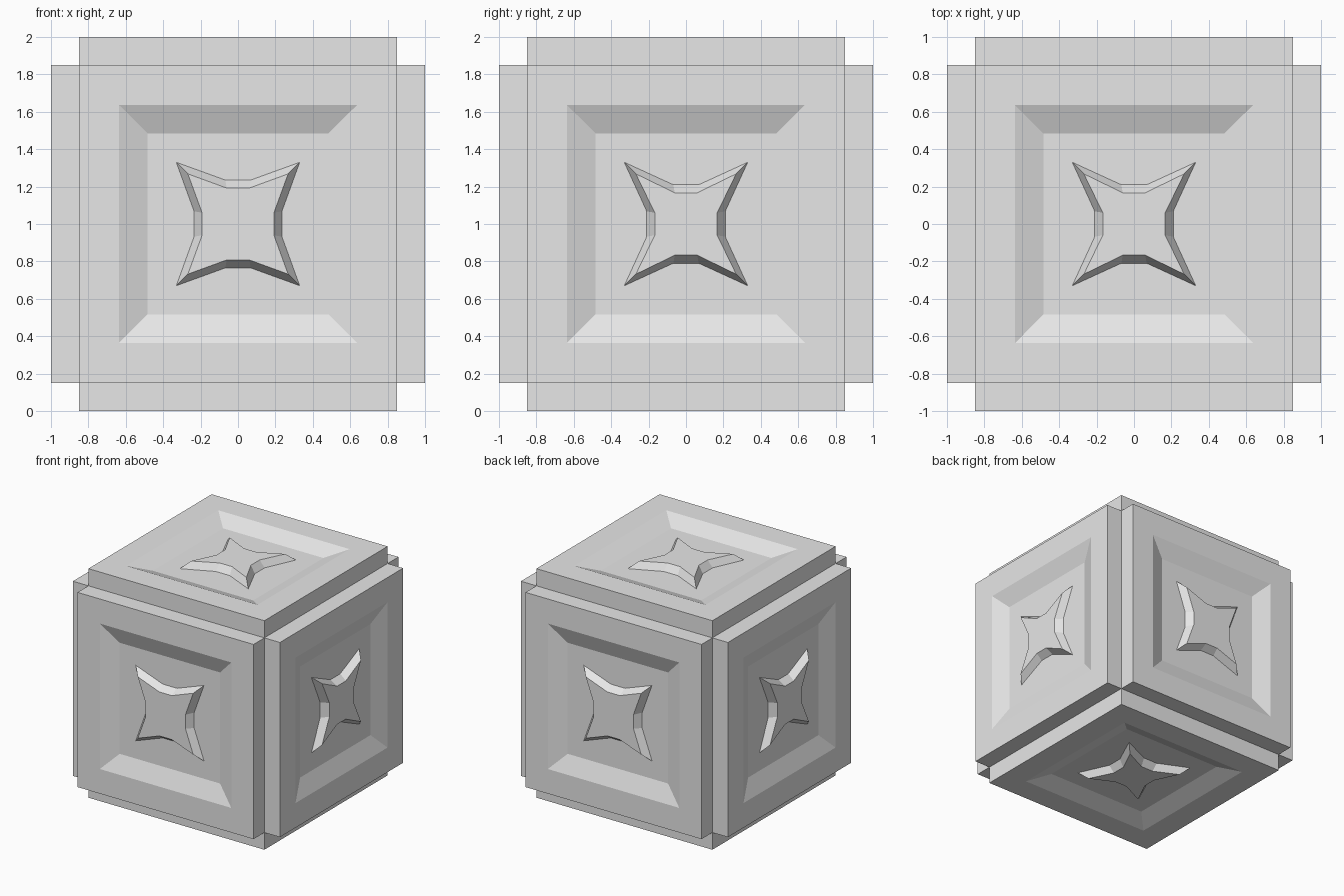
import bpy
import bmesh
from math import radians
from mathutils import Matrix, Vector

default = bpy.data.objects.get("Cube")
if default:
    bpy.data.objects.remove(default, do_unlink=True)

grey = bpy.data.materials.new("light_grey")
grey.use_nodes = True
grey.diffuse_color = (0.8, 0.8, 0.8, 1)
grey.node_tree.nodes["Principled BSDF"].inputs["Base Color"].default_value = (0.8, 0.8, 0.8, 1)

CORE, FACE, FLOOR = 0.85, 1.0, 0.94
CENTRE = Matrix.Translation((0, 0, 1))


def square(half):
    return [(-half, -half), (half, -half), (half, half), (-half, half)]


def star(tip, waist, flat):
    """Four diagonal points joined by flat-bottomed hollows."""
    points = []
    for quarter in range(4):
        turn = Matrix.Rotation(radians(90 * quarter), 2)
        for p in ((waist, -flat), (waist, flat), (tip, tip)):
            points.append(tuple(turn @ Vector(p)))
    return points


def stack(name, layers, matrix):
    """Bridge outlines at given heights and cap the last one."""
    bm = bmesh.new()
    rings = [[bm.verts.new((x, y, z)) for x, y in outline] for outline, z in layers]
    for low, high in zip(rings, rings[1:]):
        for i in range(len(low)):
            j = (i + 1) % len(low)
            bm.faces.new((low[i], low[j], high[j], high[i]))
    bm.faces.new(rings[-1])
    mesh = bpy.data.meshes.new(name)
    bm.to_mesh(mesh)
    bm.free()
    mesh.materials.append(grey)
    obj = bpy.data.objects.new(name, mesh)
    obj.matrix_world = matrix
    bpy.context.collection.objects.link(obj)


# Inner block
bpy.ops.mesh.primitive_cube_add(size=2 * CORE, location=(0, 0, 1))
core = bpy.context.object
core.name = "core_block"
core.data.materials.append(grey)

# One recessed panel with a raised star on each side
front = Matrix.Rotation(radians(90), 4, "X")
sides = {
    "top": Matrix.Identity(4),
    "bottom": Matrix.Rotation(radians(180), 4, "X"),
}
for step, side in enumerate(("front", "right", "back", "left")):
    sides[side] = Matrix.Rotation(radians(90 * step), 4, "Z") @ front

for side, turn in sides.items():
    place = CENTRE @ turn
    stack(side + "_panel", [
        (square(CORE), CORE),
        (square(CORE), FACE),
        (square(0.635), FACE),
        (square(0.485), FLOOR),
    ], place)
    # The front and back stars are slightly fuller
    waist = 0.235 if side in ("front", "back") else 0.21
    stack(side + "_star", [
        (star(0.33, waist, 0.068), FLOOR),
        (star(0.268, waist - 0.043, 0.06), FACE),
    ], place)
